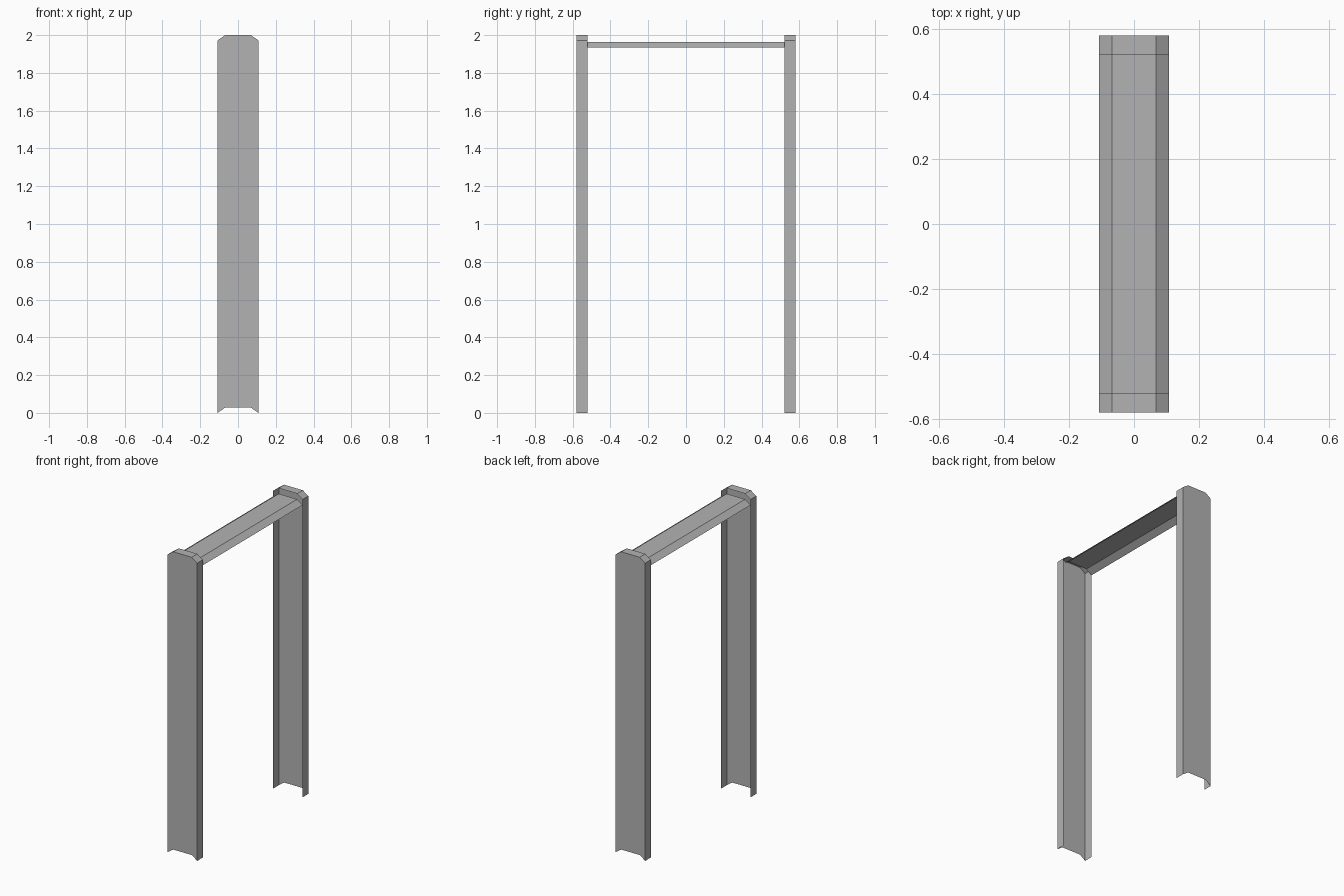
import bpy, bmesh

if "Cube" in bpy.data.objects:
    bpy.data.objects.remove(bpy.data.objects["Cube"])

HALF, FLAT = 0.108, 0.068      # half width, half width of the flat crown
RISE = 0.028                   # height of the chamfer
INNER, OUTER = 0.522, 0.581    # depth range of each post
HEIGHT, BEAM_TOP = 2.0, 1.963

grey = bpy.data.materials.new("plain grey")
grey.use_nodes = True
grey.diffuse_color = (0.45, 0.45, 0.45, 1)
grey.node_tree.nodes["Principled BSDF"].inputs["Base Color"].default_value = grey.diffuse_color


def crown(top):
    """Chamfered strip outline, from left to right seen from the front."""
    return [(-HALF, top - RISE), (-FLAT, top), (FLAT, top), (HALF, top - RISE)]


def finish(name, bm):
    mesh = bpy.data.meshes.new(name)
    bm.to_mesh(mesh)
    bm.free()
    mesh.materials.append(grey)
    obj = bpy.data.objects.new(name, mesh)
    bpy.context.collection.objects.link(obj)


def strips(bm, outline, y0, y1):
    """Sweep an open outline along y as thin sheet metal."""
    front = [bm.verts.new((x, y0, z)) for x, z in outline]
    back = [bm.verts.new((x, y1, z)) for x, z in outline]
    for i in range(len(outline) - 1):
        bm.faces.new((front[i], front[i + 1], back[i + 1], back[i]))
    return front


# Posts: channels open towards the middle and at the foot, with a notched web
for name, side in (("front_post", -1), ("back_post", 1)):
    bm = bmesh.new()
    outline = [(-HALF, 0)] + crown(HEIGHT) + [(HALF, 0)]
    web = strips(bm, outline, side * OUTER, side * INNER)
    notch = [bm.verts.new((x, side * OUTER, RISE)) for x in (FLAT, -FLAT)]
    face = bm.faces.new(web + notch)
    bmesh.ops.recalc_face_normals(bm, faces=bm.faces[:])
    face.normal_update()
    if face.normal.y * side < 0:
        bmesh.ops.reverse_faces(bm, faces=bm.faces[:])
    finish(name, bm)

# Cross beam: chamfered sheet, open underneath
bm = bmesh.new()
strips(bm, crown(BEAM_TOP), -INNER, INNER)
finish("cross_beam", bm)
